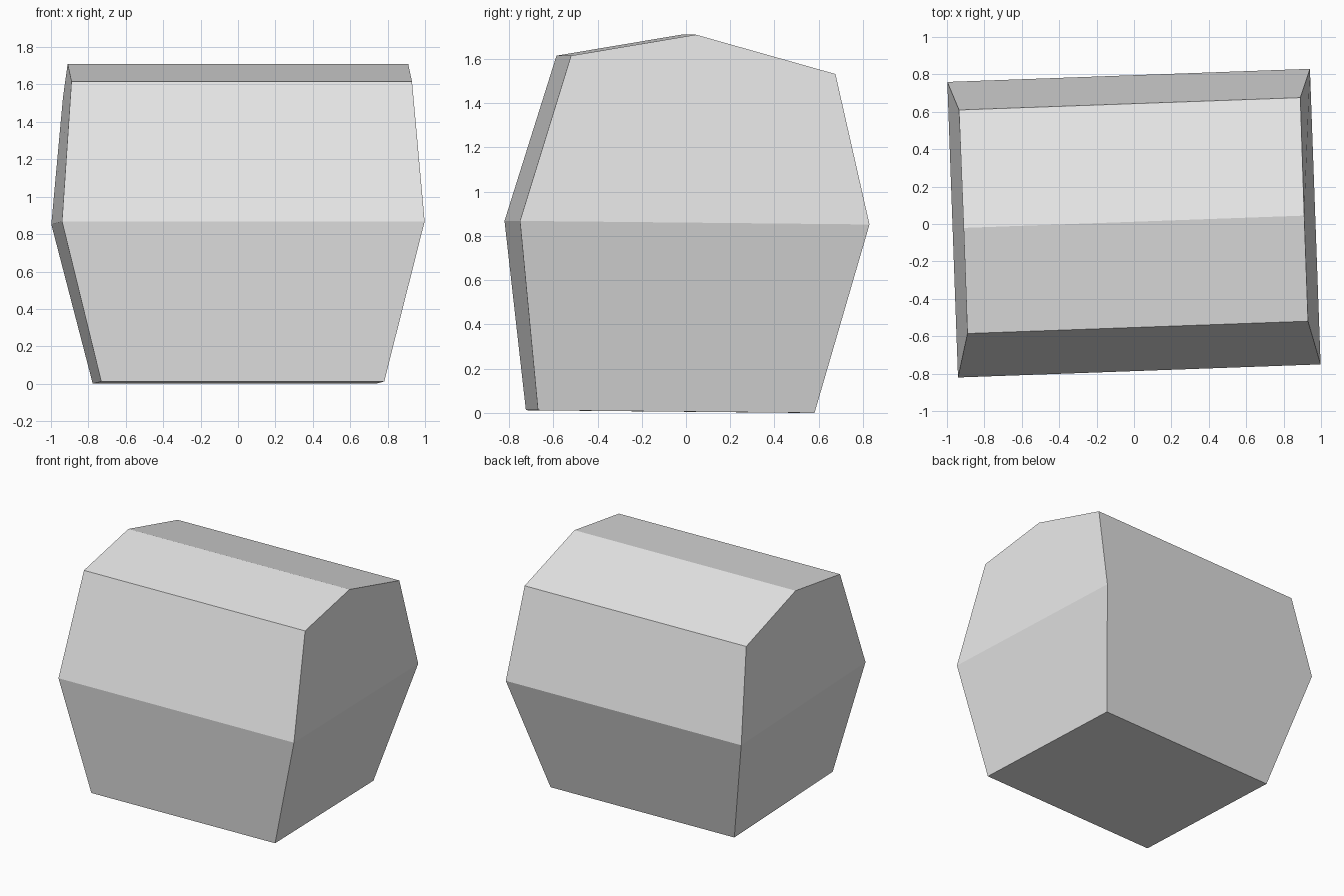
import bpy, bmesh, math
from mathutils import Matrix

if "Cube" in bpy.data.objects:
    bpy.data.objects.remove(bpy.data.objects["Cube"])

# One plain grey for the whole block
grey = bpy.data.materials.new("plain grey")
grey.diffuse_color = (0.8, 0.8, 0.8, 1)
grey.use_nodes = True
grey.node_tree.nodes["Principled BSDF"].inputs["Base Color"].default_value = grey.diffuse_color

# End profile: (half length, y, z), from bottom front up and over to bottom back
profile = [
    (0.757, -0.697, 0.012),
    (0.970, -0.786, 0.868),
    (0.911, -0.553, 1.615),
    (0.911, 0.012, 1.710),
    (0.913, 0.643, 1.532),
    (0.970, 0.795, 0.852),
    (0.757, 0.554, 0.000),
]

bm = bmesh.new()
left = [bm.verts.new((-x, y, z)) for x, y, z in profile]
right = [bm.verts.new((x, y, z)) for x, y, z in profile]

# Long panels around the body, including the base
n = len(profile)
for i in range(n):
    j = (i + 1) % n
    bm.faces.new((left[i], left[j], right[j], right[i]))

# Tapered ends, creased at the widest level
for end in (left, right):
    bm.faces.new(end[1:6])
    bm.faces.new((end[0], end[1], end[5], end[6]))

# Slight turn about the vertical axis
bmesh.ops.rotate(bm, verts=bm.verts, cent=(0, 0, 0),
                 matrix=Matrix.Rotation(math.radians(2.07), 3, 'Z'))
bmesh.ops.recalc_face_normals(bm, faces=bm.faces)

mesh = bpy.data.meshes.new("faceted_block")
bm.to_mesh(mesh)
bm.free()
mesh.materials.append(grey)
block = bpy.data.objects.new("faceted_block", mesh)
bpy.context.collection.objects.link(block)
